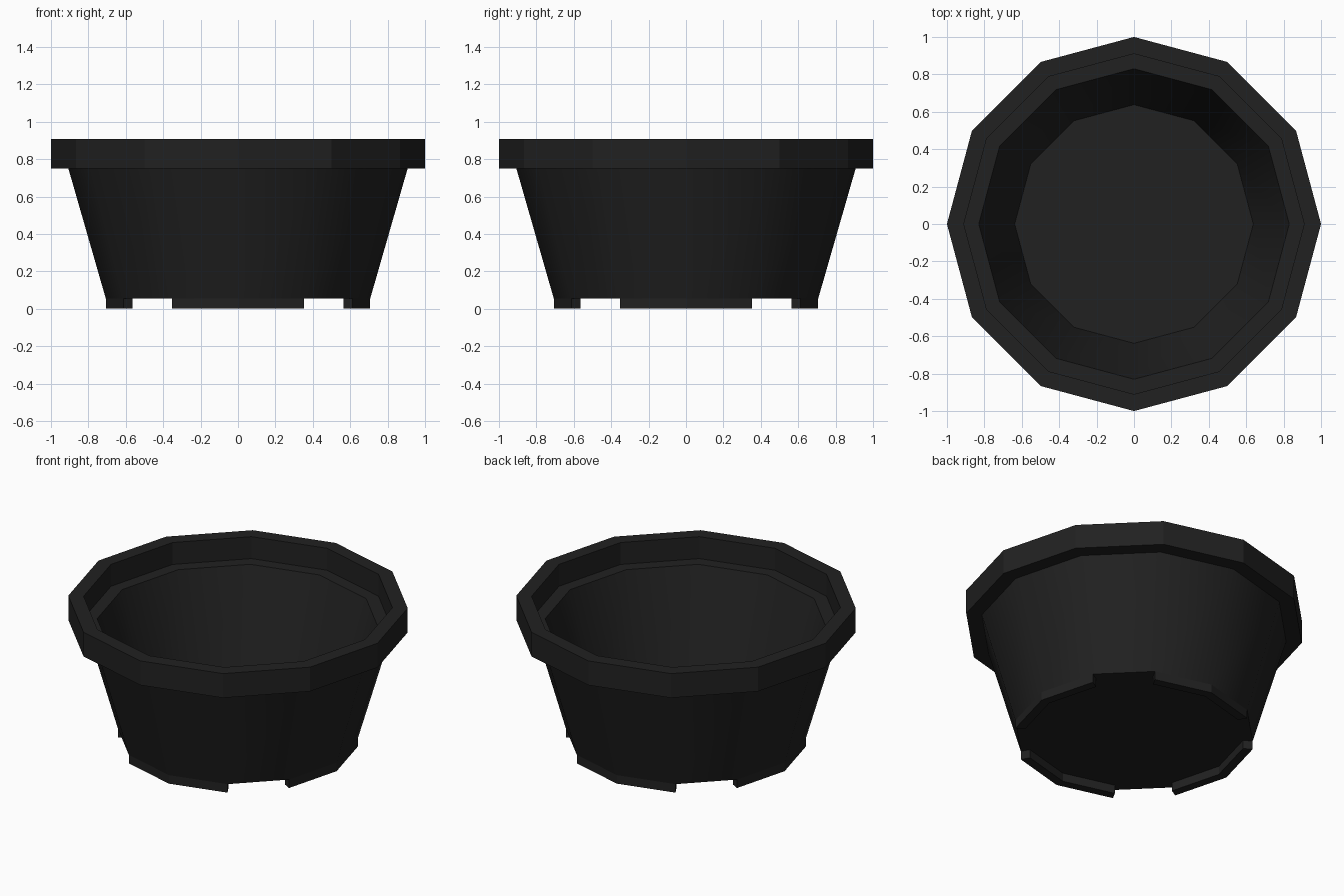
import bpy, bmesh
from math import sin, cos, radians

if "Cube" in bpy.data.objects:
    bpy.data.objects.remove(bpy.data.objects["Cube"])

SIDES = 12
STEP = 360 / SIDES

plastic = bpy.data.materials.new("dark_plastic")
plastic.diffuse_color = (0.015, 0.015, 0.015, 1)
plastic.use_nodes = True
plastic.node_tree.nodes["Principled BSDF"].inputs["Base Color"].default_value = plastic.diffuse_color


def ring_point(r, z, i):
    a = radians(STEP * i)
    return (r * cos(a), r * sin(a), z)


def finish(bm, name):
    bmesh.ops.recalc_face_normals(bm, faces=bm.faces)
    mesh = bpy.data.meshes.new(name)
    bm.to_mesh(mesh)
    bm.free()
    mesh.materials.append(plastic)
    obj = bpy.data.objects.new(name, mesh)
    bpy.context.collection.objects.link(obj)
    bpy.ops.object.select_all(action='DESELECT')
    obj.select_set(True)
    bpy.context.view_layer.objects.active = obj
    # Tapered walls blend, upright rim faces stay faceted
    bpy.ops.object.shade_smooth_by_angle(angle=radians(29.5))
    return obj


# Pot body: profile from underside, up the outside, over the rim, down to the floor
profile = [(0.707, 0.055), (0.907, 0.75), (1.0, 0.75), (1.0, 0.907),
           (0.91, 0.907), (0.91, 0.765), (0.83, 0.765), (0.638, 0.11)]
bm = bmesh.new()
rings = [[bm.verts.new(ring_point(r, z, i)) for i in range(SIDES)] for r, z in profile]
for low, high in zip(rings, rings[1:]):
    for i in range(SIDES):
        j = (i + 1) % SIDES
        bm.faces.new((low[i], low[j], high[j], high[i]))
bm.faces.new(rings[0])
bm.faces.new(rings[-1])
finish(bm, "pot_body")

# Feet: four curved strips, each two sides long, with open drainage gaps between
section = [(0.707, 0.055), (0.707, 0.0), (0.65, 0.0), (0.65, 0.055)]
for n, side in enumerate(("right", "back", "left", "front")):
    bm = bmesh.new()
    cuts = [[bm.verts.new(ring_point(r, z, 3 * n + k)) for r, z in section]
            for k in (-1, 0, 1)]
    for a, b in zip(cuts, cuts[1:]):
        for s in range(3):
            bm.faces.new((a[s], a[s + 1], b[s + 1], b[s]))
    bm.faces.new(cuts[0])
    bm.faces.new(cuts[-1])
    finish(bm, side + "_foot")
